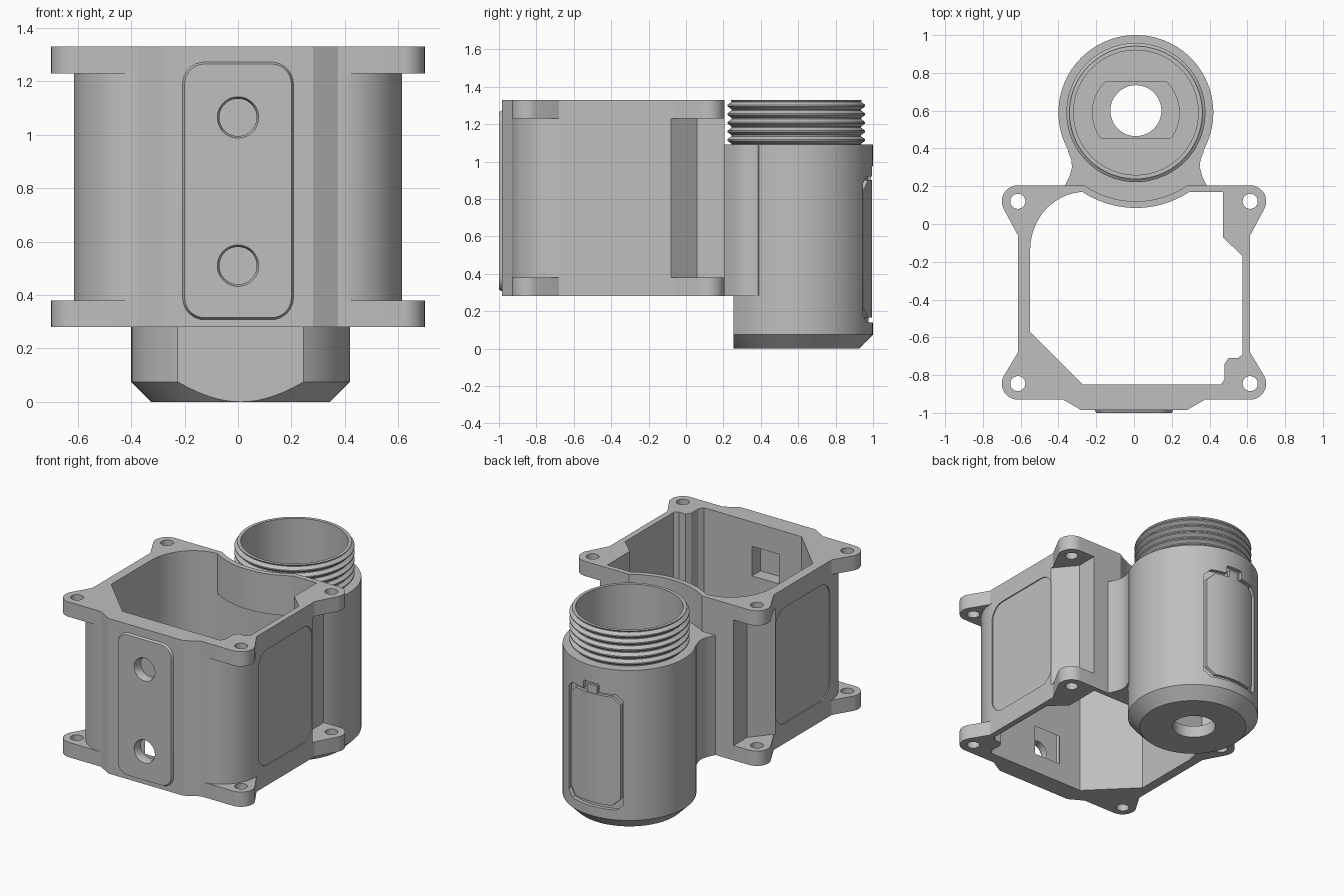
import bpy, bmesh
from math import sin, cos, radians, pi

cube = bpy.data.objects.get("Cube")
if cube:
    bpy.data.objects.remove(cube, do_unlink=True)

grey = bpy.data.materials.new("plain grey")
grey.use_nodes = True
GREY = (0.52, 0.52, 0.52, 1)
grey.diffuse_color = GREY
grey.node_tree.nodes["Principled BSDF"].inputs["Base Color"].default_value = GREY

CX, CY = 0.01, 0.59      # tube axis
LOW, HIGH = 0.28, 1.33   # frame height range


def make(name, bm):
    bmesh.ops.recalc_face_normals(bm, faces=bm.faces)
    mesh = bpy.data.meshes.new(name)
    bm.to_mesh(mesh)
    bm.free()
    mesh.materials.append(grey)
    ob = bpy.data.objects.new(name, mesh)
    bpy.context.collection.objects.link(ob)
    return ob


def prism(name, pts, a, b, axis="z", end=None):
    """Outline extruded along an axis; an end outline makes a taper."""
    place = {"z": lambda u, v, w: (u, v, w),
             "y": lambda u, v, w: (u, w, v),
             "x": lambda u, v, w: (w, u, v)}[axis]
    bm = bmesh.new()
    first = [bm.verts.new(place(u, v, a)) for u, v in pts]
    last = [bm.verts.new(place(u, v, b)) for u, v in (end or pts)]
    bm.faces.new(first)
    bm.faces.new(last)
    n = len(pts)
    for i in range(n):
        j = (i + 1) % n
        bm.faces.new((first[i], first[j], last[j], last[i]))
    return make(name, bm)


def lathe(name, profile, steps=96):
    """Closed (radius, height) profile turned about the tube axis."""
    bm = bmesh.new()
    rings = [[bm.verts.new((CX + r * cos(2 * pi * s / steps),
                            CY + r * sin(2 * pi * s / steps), z))
              for r, z in profile] for s in range(steps)]
    n = len(profile)
    for s in range(steps):
        p, q = rings[s], rings[(s + 1) % steps]
        for i in range(n):
            j = (i + 1) % n
            bm.faces.new((p[i], p[j], q[j], q[i]))
    return make(name, bm)


def arc(cx, cy, rx, a0, a1, n=12, ry=None):
    ry = ry or rx
    angles = [radians(a0 + (a1 - a0) * i / n) for i in range(n + 1)]
    return [(cx + rx * cos(t), cy + ry * sin(t)) for t in angles]


def circle(cx, cy, r, n=48):
    return arc(cx, cy, r, 0, 360, n)[:-1]


def rounded(u0, u1, v0, v1, r, n=8):
    return (arc(u1 - r, v1 - r, r, 0, 90, n) + arc(u0 + r, v1 - r, r, 90, 180, n)
            + arc(u0 + r, v0 + r, r, 180, 270, n) + arc(u1 - r, v0 + r, r, 270, 360, n))


def mirrored(half):
    return half + [(-x, y) for x, y in reversed(half)]


def combine(ob, tool, operation):
    mod = ob.modifiers.new("combine", "BOOLEAN")
    mod.operation = operation
    mod.solver = "EXACT"
    mod.object = tool
    with bpy.context.temp_override(object=ob, active_object=ob):
        bpy.ops.object.modifier_apply(modifier=mod.name)
    bpy.data.objects.remove(tool, do_unlink=True)


def add(ob, tool):
    combine(ob, tool, "UNION")


def cut(ob, tool):
    combine(ob, tool, "DIFFERENCE")


def smooth(ob):
    bpy.ops.object.select_all(action="DESELECT")
    ob.select_set(True)
    bpy.context.view_layer.objects.active = ob
    bpy.ops.object.shade_smooth_by_angle(angle=radians(25))


# Box frame: slimmer walls between two flanges with corner ears
front_edge = [(0.28, -0.985), (0.375, -0.93)]
wall = mirrored(front_edge + arc(0.375, -0.66, 0.24, -85, 0, 14, 0.27)
                + [(0.615, -0.08), (0.5, 0.06), (0.5, 0.205)])
flange = mirrored(front_edge + arc(0.615, -0.845, 0.085, -90, 28)
                  + [(0.615, -0.68), (0.615, -0.06)]
                  + arc(0.615, 0.12, 0.085, -28, 90))
frame = prism("box_frame", wall, LOW + 0.05, HIGH - 0.05)
for z in (LOW, HIGH - 0.1):
    add(frame, prism("flange", flange, z, z + 0.1))

# Raised front plate with a bevelled rim
add(frame, prism("front_plate", rounded(-0.215, 0.215, 0.3, 1.28, 0.09), -0.97, -1.0, "y",
                 rounded(-0.2, 0.2, 0.315, 1.265, 0.075)))

# Inner cavity with uneven corners
cavity = (arc(-0.26, -0.14, 0.29, 180, 90, 14, 0.31)
          + [(0.47, 0.17), (0.47, -0.07), (0.575, -0.17), (0.575, -0.69), (0.55, -0.71),
             (0.5, -0.71), (0.48, -0.74), (0.48, -0.82), (0.46, -0.85),
             (-0.27, -0.85), (-0.55, -0.57)])
cut(frame, prism("cavity", cavity, 0, 2))

# Curved pocket in the rear wall that clears a cap on the threaded neck
add(frame, prism("pocket_wall", arc(CX, CY + 0.01, 0.515, -128, -52, 24), 1.06, HIGH))
cut(frame, prism("pocket", circle(CX, CY + 0.01, 0.48, 96), 1.09, 2))

# Screw holes through the ears
for x in (-0.615, 0.615):
    for y in (-0.845, 0.12):
        cut(frame, prism("screw_hole", circle(x, y, 0.04, 24), 0, 2))

# Front holes with a countersink and a square pocket behind
for z in (0.51, 1.065):
    cut(frame, prism("front_hole", circle(0, z, 0.07), -1.1, -0.9, "y"))
    cut(frame, prism("countersink", circle(0, z, 0.082), -1.01, -0.98, "y",
                     circle(0, z, 0.069)))
    cut(frame, prism("square_pocket", [(-0.1, z - 0.1), (0.1, z - 0.1),
                                       (0.1, z + 0.1), (-0.1, z + 0.1)], -0.94, -0.8, "y"))

# Shallow label recesses on both sides
for s in (-1, 1):
    cut(frame, prism("side_recess", rounded(-0.66, -0.08, 0.415, 1.2, 0.1),
                     s * 0.608, s * 0.7, "x"))
smooth(frame)

# Tube with a chamfered foot, a flat below the frame and a flared neck
tube = prism("tube", circle(CX, CY, 0.41, 96), 0.075, 1.09)
add(tube, prism("foot", circle(CX, CY, 0.335, 96), 0, 0.075, end=circle(CX, CY, 0.41, 96)))
cut(tube, prism("foot_flat", [(-1, 0), (1, 0), (1, 0.255), (-1, 0.255)], -1, LOW))
neck = mirrored([(0.38, 0.19), (0.375, 0.205), (0.352, 0.25), (0.338, 0.3),
                 (0.342, 0.34), (0.36, 0.385), (0.3, 0.5)])
add(tube, prism("neck", [(x + CX, y) for x, y in neck], LOW, 1.09))

# Bore, flat-sided seat and outlet
cut(tube, prism("bore", circle(CX, CY, 0.33, 96), 0.2, 2))
seat = arc(CX, CY, 0.23, -36, 45, 10) + arc(CX, CY, 0.23, 135, 216, 10)
cut(tube, prism("seat", seat, 0.08, 0.3))
cut(tube, prism("outlet", circle(CX, CY + 0.01, 0.135), -1, 0.3))


def curved_plate(name, outline, r_in, r_out):
    """Slab cut to follow the back of the tube."""
    ob = prism(name, outline, CY + 0.2, CY + 0.5, "y")
    combine(ob, prism("outer", circle(CX, CY, r_out, 96), 0, 2), "INTERSECT")
    cut(ob, prism("inner", circle(CX, CY, r_in, 96), -0.5, 2.5))
    return ob


# Back hatch in a recess, with a latch at its top
cut(tube, curved_plate("hatch_recess", rounded(CX - 0.205, CX + 0.205, 0.14, 0.92, 0.04, 1),
                       0.385, 0.46))
cut(tube, curved_plate("latch_recess", rounded(CX - 0.06, CX + 0.06, 0.9, 0.975, 0.005, 1),
                       0.385, 0.46))
smooth(tube)
smooth(curved_plate("back_hatch", rounded(CX - 0.185, CX + 0.185, 0.165, 0.9, 0.05, 1),
                    0.375, 0.405))
smooth(curved_plate("hatch_latch", rounded(CX - 0.035, CX + 0.035, 0.89, 0.955, 0.005, 1),
                    0.375, 0.4))

# Threaded collar
thread = [(0.33, 1.08), (0.346, 1.08)]
for i in range(5):
    z = 1.095 + i * 0.046
    thread += [(0.346, z), (0.368, z + 0.016), (0.368, z + 0.024), (0.346, z + 0.04)]
thread += [(0.346, 1.322), (0.352, HIGH), (0.33, HIGH)]
smooth(lathe("threaded_collar", thread))
